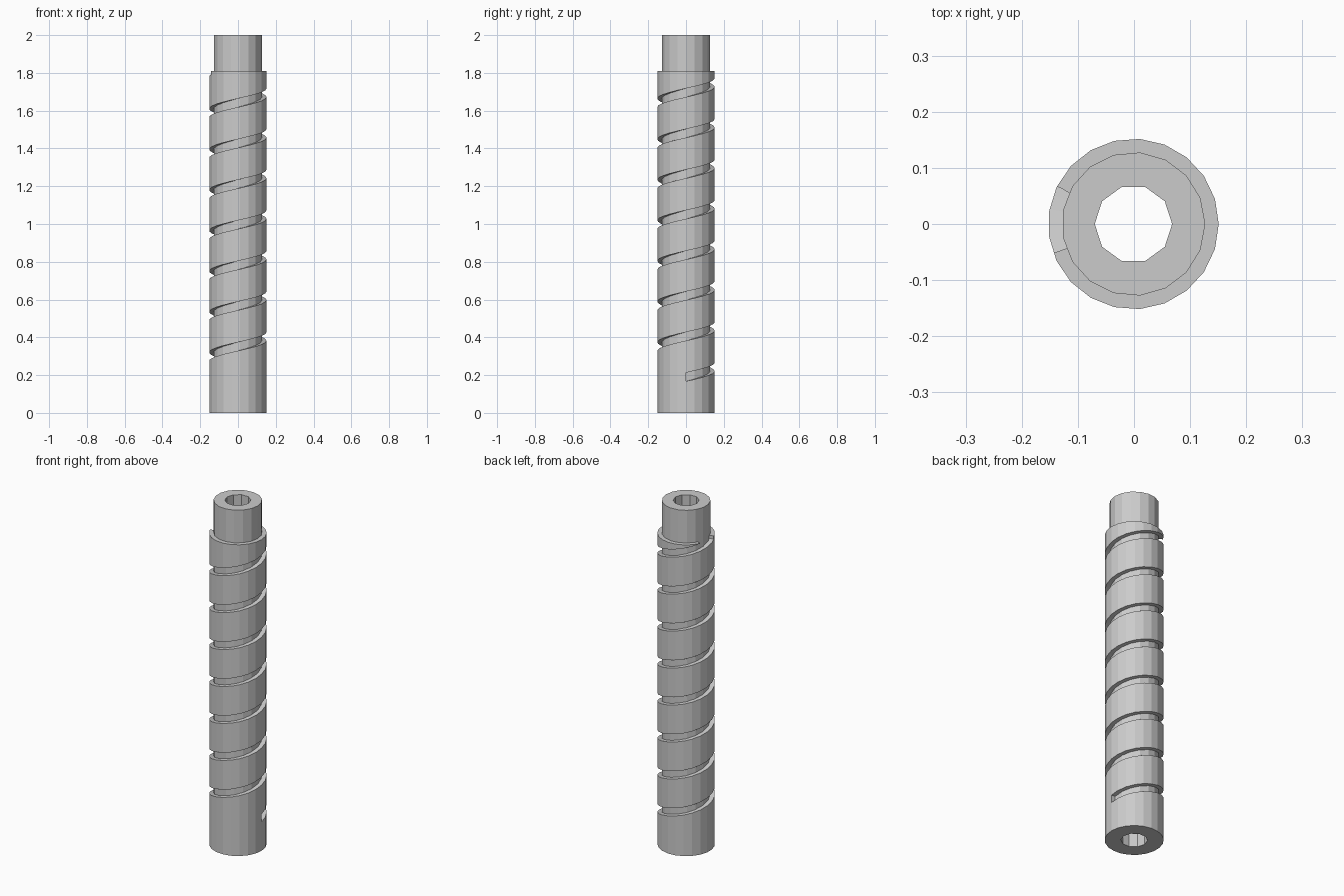
import bpy, bmesh
from math import cos, sin, pi, radians

cube = bpy.data.objects.get("Cube")
if cube:
    bpy.data.objects.remove(cube, do_unlink=True)

CENTRE_X = -0.001
OUTER_R, NECK_R, HOLE_R = 0.152, 0.128, 0.069
HEIGHT, SLEEVE_TOP = 2.0, 1.81
PITCH, GROOVE_START, GROOVE_H = 0.215, 0.19, 0.045

grey = bpy.data.materials.new("plain grey")
grey.use_nodes = True
colour = (0.6, 0.6, 0.6, 1)
grey.diffuse_color = colour
grey.node_tree.nodes["Principled BSDF"].inputs["Base Color"].default_value = colour


def sweep(name, sections):
    """Skin a closed solid through a list of equal cross-sections."""
    bm = bmesh.new()
    rings = [[bm.verts.new(p) for p in s] for s in sections]
    n = len(rings[0])
    for a, b in zip(rings, rings[1:]):
        for i in range(n):
            j = (i + 1) % n
            bm.faces.new((a[i], a[j], b[j], b[i]))
    bm.faces.new(rings[0][::-1])
    bm.faces.new(rings[-1])
    bmesh.ops.recalc_face_normals(bm, faces=bm.faces)
    mesh = bpy.data.meshes.new(name)
    bm.to_mesh(mesh)
    bm.free()
    mesh.materials.append(grey)
    obj = bpy.data.objects.new(name, mesh)
    bpy.context.collection.objects.link(obj)
    return obj


def prism(name, radius, sides, z0, z1):
    turn = [2 * pi * i / sides for i in range(sides)]
    return sweep(name, [[(CENTRE_X + radius * cos(a), radius * sin(a), z)
                         for a in turn] for z in (z0, z1)])


def combine(target, tool, operation):
    mod = target.modifiers.new(operation.lower(), 'BOOLEAN')
    mod.operation, mod.object, mod.solver = operation, tool, 'EXACT'
    bpy.context.view_layer.update()
    graph = bpy.context.evaluated_depsgraph_get()
    mesh = bpy.data.meshes.new_from_object(target.evaluated_get(graph))
    target.modifiers.clear()
    target.data = mesh
    bpy.data.objects.remove(tool, do_unlink=True)


def groove_section(degrees):
    a = radians(degrees)
    z = GROOVE_START + PITCH * degrees / 360
    profile = ((0.11, -1), (0.18, -1), (0.18, 1), (0.11, 1))
    return [(CENTRE_X + r * cos(a), r * sin(a), z + s * GROOVE_H / 2)
            for r, s in profile]


# Outer sleeve with a helical groove of seven and a half turns
shaft = prism("grooved_shaft", OUTER_R, 21, 0, SLEEVE_TOP)
groove = sweep("groove_cutter", [groove_section(d) for d in range(0, 2721, 10)])
combine(shaft, groove, 'DIFFERENCE')

# Inner core forms the groove floor and the neck
combine(shaft, prism("core", NECK_R, 17, 0.05, HEIGHT), 'UNION')

# Ten-sided bore right through
combine(shaft, prism("bore_cutter", HOLE_R, 10, -0.1, HEIGHT + 0.1), 'DIFFERENCE')
